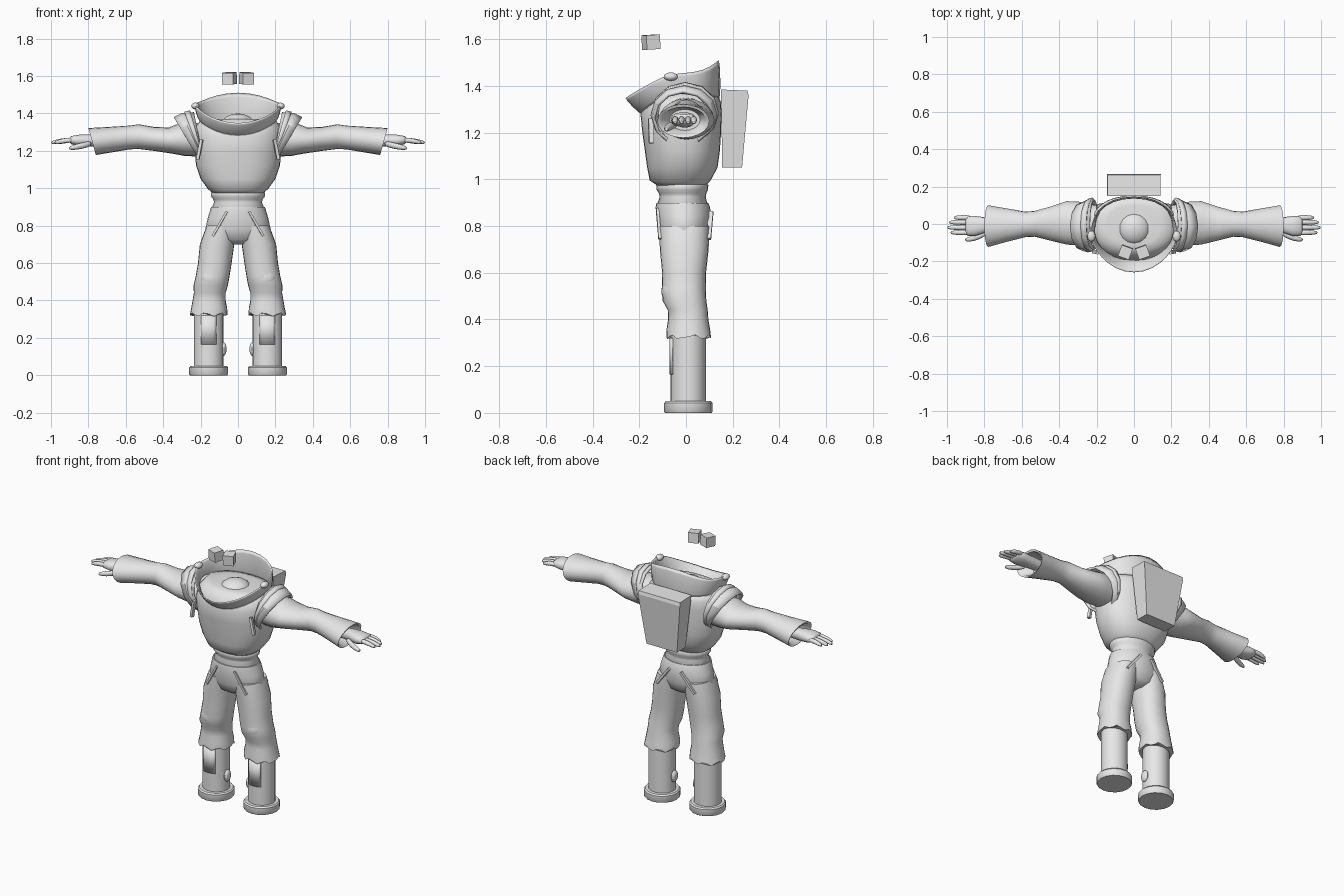
import bpy, bmesh, math
from mathutils import Vector, Matrix

if "Cube" in bpy.data.objects:
    bpy.data.objects.remove(bpy.data.objects["Cube"])

GREY = bpy.data.materials.new("plain grey")
GREY.diffuse_color = (0.8, 0.8, 0.8, 1)
GREY.use_nodes = True
GREY.node_tree.nodes["Principled BSDF"].inputs["Base Color"].default_value = GREY.diffuse_color


def finish(name, bm, smooth=True, subsurf=0, solid=0, angle=40):
    bmesh.ops.recalc_face_normals(bm, faces=bm.faces)
    me = bpy.data.meshes.new(name)
    bm.to_mesh(me)
    bm.free()
    ob = bpy.data.objects.new(name, me)
    bpy.context.collection.objects.link(ob)
    me.materials.append(GREY)
    if solid:
        m = ob.modifiers.new("thickness", 'SOLIDIFY')
        m.thickness = solid
        m.offset = 0
    if subsurf:
        m = ob.modifiers.new("smooth", 'SUBSURF')
        m.levels = m.render_levels = subsurf
    if smooth:
        bpy.ops.object.select_all(action='DESELECT')
        ob.select_set(True)
        bpy.context.view_layer.objects.active = ob
        bpy.ops.object.shade_smooth_by_angle(angle=math.radians(angle))
    return ob


def loft(name, rings, caps=(True, True), **kw):
    """Skin closed loops of points."""
    bm = bmesh.new()
    loops = [[bm.verts.new(p) for p in r] for r in rings]
    n = len(loops[0])
    for a, b in zip(loops, loops[1:]):
        for i in range(n):
            j = (i + 1) % n
            bm.faces.new((a[i], a[j], b[j], b[i]))
    if caps[0]:
        bm.faces.new(loops[0])
    if caps[1]:
        bm.faces.new(loops[-1])
    return finish(name, bm, **kw)


def oval(n, e=2.0):
    for i in range(n):
        t = 2 * math.pi * i / n
        c, s = math.cos(t), math.sin(t)
        yield math.copysign(abs(c) ** (2 / e), c), math.copysign(abs(s) ** (2 / e), s)


def level(z, x0, x1, y0, y1, n=24, e=2.0, wave=0):
    """Horizontal oval loop from its extents."""
    return [((x0 + x1) / 2 + (x1 - x0) / 2 * c, (y0 + y1) / 2 + (y1 - y0) / 2 * s,
             z + wave * math.sin(i * 1.9)) for i, (c, s) in enumerate(oval(n, e))]


def upright(s, x, y0, y1, z0, z1, lean=0, n=16, e=2.0):
    """Loop around the arm axis; lean shifts the top outward."""
    return [(s * (x + lean * v), (y0 + y1) / 2 + (y1 - y0) / 2 * u,
             (z0 + z1) / 2 + (z1 - z0) / 2 * v) for u, v in oval(n, e)]


def ball(name, loc, size):
    bm = bmesh.new()
    bmesh.ops.create_uvsphere(bm, u_segments=14, v_segments=9, radius=1,
                              matrix=Matrix.Translation(loc) @ Matrix.Diagonal((*size, 1)))
    return finish(name, bm)


def strip(name, a, b, w, d):
    """Thin bar between two points."""
    a, b = Vector(a), Vector(b)
    bm = bmesh.new()
    rot = (b - a).to_track_quat('Z', 'Y').to_matrix().to_4x4()
    bmesh.ops.create_cube(bm, size=1, matrix=Matrix.Translation((a + b) / 2) @ rot
                          @ Matrix.Diagonal((w, d, (b - a).length, 1)))
    return finish(name, bm, smooth=False)


def finger(name, pts, r):
    """Tapered tube with a rounded tip through points running along x."""
    rings = []
    for i, p in enumerate(pts):
        k = r * (1, 1.05, 0.9, 0.45)[i]
        rings.append([(p[0], p[1] + k * c, p[2] + k * s) for c, s in oval(8)])
    return loft(name, rings, subsurf=1, angle=60)


# torso with closed top inside the collar
T = [(0.955, .07, -.06, .04), (0.965, .125, -.11, .075), (0.995, .16, -.155, .105), (1.05, .2, -.166, .135),
     (1.12, .224, -.176, .145), (1.2, .232, -.187, .15), (1.28, .234, -.195, .152), (1.33, .228, -.175, .15),
     (1.365, .2, -.14, .135), (1.37, .14, -.11, .1)]
loft("torso", [level(z, -h, h, a, b, 32, 2.3) for z, h, a, b in T], angle=60)
ball("neck_stump", (0, -.025, 1.34), (.09, .09, .06))

# flared collar: low pointed front, tall back
RIM = [(0, -.27, 1.345), (.10, -.245, 1.365), (.18, -.18, 1.40), (.222, -.11, 1.44), (.236, -.06, 1.455),
       (.225, 0, 1.46), (.2, .075, 1.47), (.12, .125, 1.505), (0, .147, 1.525)]
BASE = [(0, -.19, 1.275), (.08, -.185, 1.285), (.15, -.15, 1.315), (.197, -.10, 1.345), (.21, -.05, 1.365),
        (.208, 0, 1.36), (.195, .065, 1.35), (.12, .13, 1.345), (0, .15, 1.34)]


def full(half):
    return half + [(-x, y, z) for x, y, z in half[-2:0:-1]]


loft("collar", [full(BASE), full(RIM)], caps=(False, False), solid=.012, subsurf=1)

# backpack, narrower at the bottom
bm = bmesh.new()
side = [(.155, 1.05, .105), (.24, 1.05, .105), (.268, 1.36, .145), (.263, 1.38, .143), (.15, 1.385, .143)]
for sx in (-1, 1):
    bm.faces.new([bm.verts.new((sx * h, y, z)) for y, z, h in side])
bm.verts.ensure_lookup_table()
for i in range(5):
    j = (i + 1) % 5
    bm.faces.new([bm.verts[k] for k in (i, j, j + 5, i + 5)])
finish("backpack", bm, smooth=False)

# waist rolls
W = [(.885, .13), (.9, .138), (.925, .128), (.94, .132), (.955, .143), (.975, .145), (.99, .13)]
loft("waist", [level(z, -h, h, -h * .88, h * .66, 24) for z, h in W], angle=60)

# hips
H = [(.7, .05, -.06, .05), (.725, .14, -.1, .085), (.78, .175, -.122, .104), (.84, .162, -.127, .108),
     (.88, .15, -.13, .103), (.9, .144, -.127, .095)]
loft("hips", [level(z, -h, h, a, b, 28) for z, h, a, b in H], angle=60)

# trouser leg: z, inner x, outer x, front y, back y
LEG = [(.8, .01, .168, -.115, .1), (.7, .02, .204, -.112, .097), (.6, .034, .214, -.102, .086),
       (.53, .045, .226, -.104, .085), (.48, .054, .238, -.1, .087), (.44, .066, .236, -.078, .093),
       (.4, .066, .243, -.077, .096), (.36, .058, .25, -.083, .103), (.325, .056, .258, -.084, .108)]
for s, tag in ((1, "left"), (-1, "right")):
    rings = []
    for k, (z, a, b, f, r) in enumerate(LEG):
        x0, x1 = sorted((s * a, s * b))
        rings.append(level(z, x0, x1, f, r, 24, 2.2, .01 if k == len(LEG) - 1 else 0))
    loft(tag + "_trouser_leg", rings, angle=60)
    ball(tag + "_knee", (s * .145, -.065, .52), (.06, .04, .06))
    # peg-like boot with a flat foot disc, side button and shin plate
    X = s * .157
    loft(tag + "_boot", [level(z, X - .079, X + .079, -.066, .086, 24) for z in (.04, .36)])
    foot = [(0, .1), (.006, .104), (.042, .104), (.05, .097)]
    loft(tag + "_foot", [level(z, X - r, X + r, .01 - r, .01 + r, 16) for z, r in foot], angle=35)
    ball(tag + "_boot_button", (s * .076, .005, .14), (.015, .028, .036))
    bm = bmesh.new()
    arc = [math.radians(-120 + 10 * i) for i in range(7)]
    cols = [[bm.verts.new((X + .081 * math.cos(t), .01 + .078 * math.sin(t), z)) for z in (.165, .32)] for t in arc]
    for p, q in zip(cols, cols[1:]):
        bm.faces.new((p[0], q[0], q[1], p[1]))
    finish(tag + "_shin_plate", bm, solid=.006)
    # pocket welts
    strip(tag + "_front_pocket", (s * .06, -.122, .875), (s * .135, -.112, .745), .012, .012)
    strip(tag + "_back_pocket", (s * .04, .107, .86), (s * .13, .097, .745), .02, .014)

    # sleeve: x, y range, z range, lean
    A = [(.2, -.1, .1, 1.17, 1.35, 0), (.3, -.115, .12, 1.172, 1.345, .02), (.36, -.11, .122, 1.185, 1.325, .01),
         (.45, -.088, .092, 1.2, 1.328, 0), (.53, -.068, .07, 1.21, 1.342, 0), (.58, -.07, .066, 1.208, 1.335, 0),
         (.68, -.095, .083, 1.193, 1.328, .01), (.78, -.123, .1, 1.178, 1.322, .02),
         (.775, -.11, .088, 1.19, 1.31, .02), (.7, -.07, .06, 1.21, 1.3, 0)]
    loft(tag + "_sleeve", [upright(s, *a, n=20) for a in A], angle=50)
    # two overlapping shoulder flares
    loft(tag + "_shoulder_flare", [upright(s, .215, -.125, .13, 1.17, 1.4, .02, 12),
                                   upright(s, .245, -.145, .125, 1.155, 1.395, .055, 12),
                                   upright(s, .272, -.138, .112, 1.15, 1.375, .068, 12)],
         caps=(False, False), solid=.014, angle=30)
    loft(tag + "_shoulder_trim", [upright(s, .22, -.14, .135, 1.16, 1.41, .035, 12),
                                  upright(s, .24, -.143, .13, 1.165, 1.402, .045, 12)],
         caps=(False, False), solid=.014, angle=30)
    strip(tag + "_strap_end", (s * .195, -.152, 1.26), (s * .215, -.148, 1.155), .02, .016)
    ball(tag + "_collar_knob", (s * .228, -.065, 1.44), (.022, .03, .018))

    # hand
    P = [(.72, -.04, .03, 1.225, 1.285), (.79, -.045, .035, 1.222, 1.288), (.85, -.065, .043, 1.225, 1.287),
         (.89, -.064, .043, 1.235, 1.28), (.9, -.05, .03, 1.245, 1.272)]
    loft(tag + "_palm", [upright(s, *p, n=14, e=2.4) for p in P], angle=60)
    for i, (y, tip) in enumerate(((.034, .965), (.009, .99), (-.019, 1.0), (-.046, .982))):
        finger(f"{tag}_finger_{i + 1}", [(s * .87, y, 1.258), (s * .915, y, 1.257),
                                         (s * (tip - .02), y, 1.248), (s * tip, y, 1.243)], .0145)
    finger(tag + "_thumb", [(s * .78, -.04, 1.24), (s * .83, -.068, 1.228),
                            (s * .88, -.082, 1.218), (s * .905, -.084, 1.214)], .0175)

    # floating cube eye
    bm = bmesh.new()
    bmesh.ops.create_cube(bm, size=.062, matrix=Matrix.Translation((s * .046, -.15, 1.588))
                          @ Matrix.Rotation(s * math.radians(20), 4, 'Z') @ Matrix.Rotation(.06, 4, 'X'))
    finish(tag + "_eye", bm, smooth=False)
